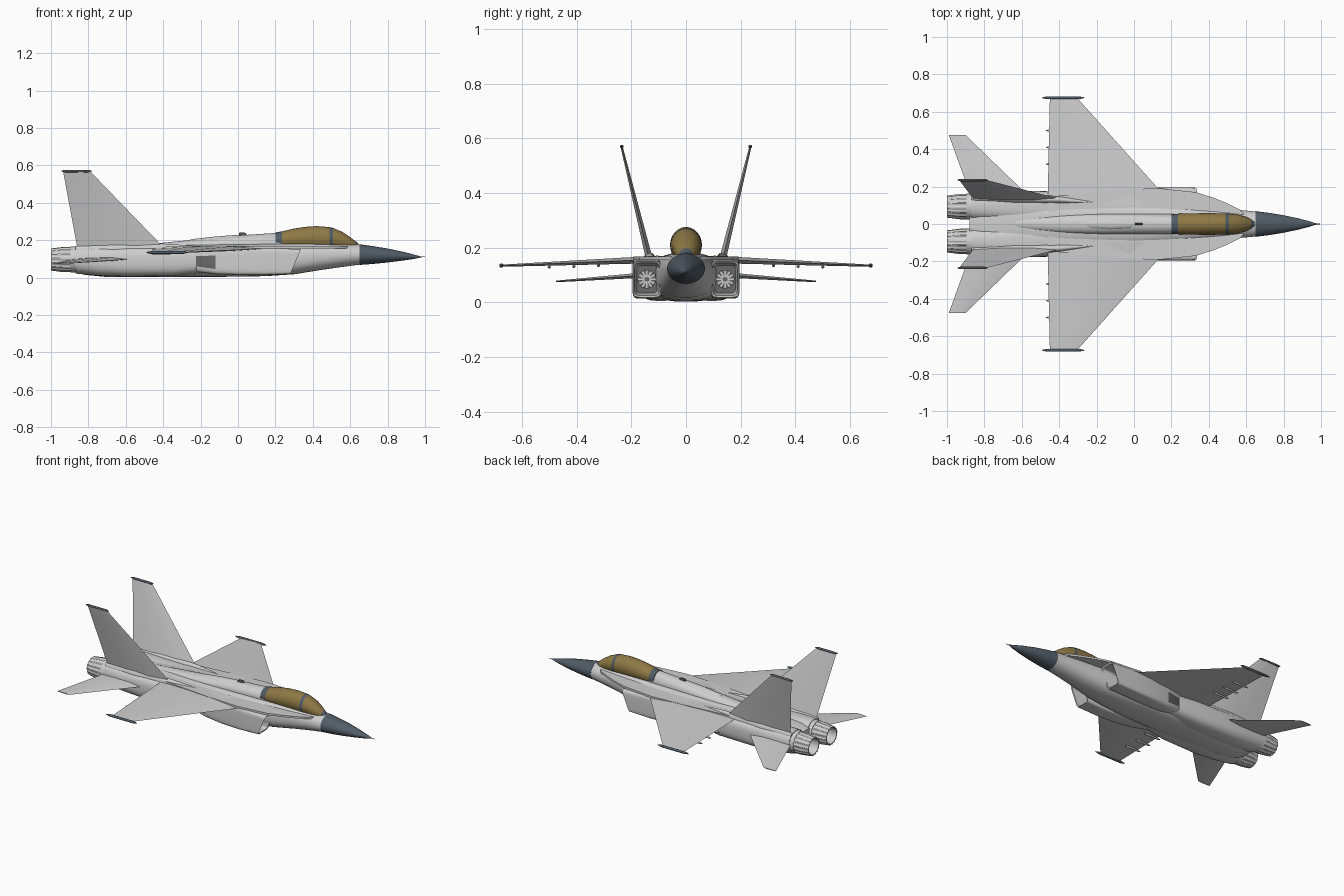
import bpy, bmesh, math
from mathutils import Vector

cube = bpy.data.objects.get("Cube")
if cube:
    bpy.data.objects.remove(cube, do_unlink=True)


def material(name, r, g, b):
    m = bpy.data.materials.new(name)
    m.use_nodes = True
    m.diffuse_color = (r, g, b, 1)
    m.node_tree.nodes["Principled BSDF"].inputs["Base Color"].default_value = (r, g, b, 1)
    return m


GRAY = material("light gray paint", .62, .62, .62)
SLATE = material("dark slate", .085, .11, .135)
GOLD = material("gold canopy glass", .27, .19, .06)
DARK = material("engine dark gray", .14, .14, .14)


def finish(name, bm, mats, rule=None, mirror=False, angle=35):
    bmesh.ops.recalc_face_normals(bm, faces=bm.faces)
    if rule:
        for f in bm.faces:
            f.material_index = rule(f.calc_center_median())
    me = bpy.data.meshes.new(name)
    bm.to_mesh(me)
    bm.free()
    ob = bpy.data.objects.new(name, me)
    bpy.context.collection.objects.link(ob)
    for m in mats:
        me.materials.append(m)
    bpy.ops.object.select_all(action='DESELECT')
    ob.select_set(True)
    bpy.context.view_layer.objects.active = ob
    bpy.ops.object.shade_smooth_by_angle(angle=math.radians(angle))
    if mirror:
        ob.modifiers.new("mirror", 'MIRROR').use_axis = (False, True, False)
    return ob


def skin(bm, rings):
    """Join rings of points into a closed skin."""
    rows = [[bm.verts.new(p) for p in ring] for ring in rings]
    n = len(rows[0])
    for a, b in zip(rows, rows[1:]):
        for i in range(n):
            j = (i + 1) % n
            bm.faces.new((a[i], a[j], b[j], b[i]))
    bm.faces.new(rows[0])
    bm.faces.new(rows[-1])


def oval(x, y, hw, zb, zt, power=2, rake=0, n=32, ripple=0):
    """Superellipse section across the x axis."""
    pts, zc, hh = [], (zb + zt) / 2, (zt - zb) / 2
    for i in range(n):
        a = 2 * math.pi * (i + .5) / n
        c, s = math.cos(a), math.sin(a)
        k = 1 - ripple * (i // 2 % 2)
        dy = math.copysign(abs(c) ** (2 / power), c) * hw * k
        dz = math.copysign(abs(s) ** (2 / power), s) * hh * k
        pts.append((x + rake * dz, y + dy, zc + dz))
    return pts


def loft(name, sections, mats, rule=None, mirror=False, angle=35):
    bm = bmesh.new()
    skin(bm, [oval(*s) for s in sections])
    return finish(name, bm, mats, rule, mirror, angle)


def panel(name, stations, normal):
    """Thin tapered surface: (leading point, trailing point, half thickness)."""
    bm, rings = bmesh.new(), []
    for lead, trail, t in stations:
        a, b, up = Vector(lead), Vector(trail), Vector(normal) * t
        p, q = a.lerp(b, .3), a.lerp(b, .7)
        rings.append([a, p + up, q + up * .7, b, q - up * .7, p - up])
    skin(bm, rings)
    return finish(name, bm, [GRAY], mirror=True, angle=25)


def pod(name, x0, x1, y, z, r, mat):
    d = (x1 - x0) * .12
    stops = ((x0, .35), (x0 + d, 1), (x1 - d, 1), (x1, .15))
    loft(name, [(x, y, r * k, z - r * k, z + r * k, 2, 0, 12) for x, k in stops],
         [mat], mirror=True)


# Fuselage core, spine and nose
loft("fuselage", [
    (.655, 0, .067, .07, .178), (.55, 0, .076, .056, .186, 2.1),
    (.45, 0, .086, .042, .188, 2.3), (.3, 0, .102, .018, .186, 2.6),
    (.15, 0, .115, .008, .183, 2.8), (0, 0, .125, .005, .18, 3),
    (-.4, 0, .13, .003, .174, 3), (-.7, 0, .11, .003, .164, 3),
    (-.82, 0, .095, .015, .155, 3), (-.88, 0, .07, .04, .14, 3)], [GRAY])
loft("spine", [
    (.6, 0, .02, .13, .18), (.5, 0, .05, .13, .192), (.25, 0, .054, .13, .2),
    (.21, 0, .053, .13, .24), (0, 0, .054, .13, .226), (-.2, 0, .053, .13, .207),
    (-.4, 0, .048, .13, .187), (-.6, 0, .032, .13, .172),
    (-.72, 0, .008, .13, .155)], [GRAY])
loft("nose_cone", [
    (.65, 0, .069, .068, .179), (.72, 0, .06, .073, .169), (.8, 0, .047, .081, .156),
    (.88, 0, .03, .091, .139), (.94, 0, .014, .1, .124),
    (.972, 0, .004, .107, .115)], [SLATE])
loft("nose_probe", [(.96, 0, .003, .108, .114), (1, 0, .001, .11, .112)], [SLATE])
loft("spine_panel", [
    (.01, 0, .012, .19, .226), (-.02, 0, .028, .19, .228), (-.13, 0, .031, .18, .219),
    (-.23, 0, .028, .17, .208), (-.26, 0, .012, .17, .202)], [GRAY])
loft("spine_antenna", [
    (.045, 0, .004, .21, .235, 4), (.035, 0, .006, .21, .242, 4),
    (.005, 0, .006, .21, .24, 4)], [SLATE])


# Canopy with dark hoops at the rear and behind the windscreen
def canopy_colour(c):
    return 1 if c.x < .235 or .49 < c.x < .51 or c.x > .62 else 0


loft("canopy", [
    (.2, 0, .054, .15, .242), (.236, 0, .055, .15, .248), (.3, 0, .057, .148, .263),
    (.36, 0, .058, .146, .272), (.42, 0, .058, .146, .276), (.488, 0, .057, .146, .271),
    (.507, 0, .056, .146, .267), (.56, 0, .049, .15, .244), (.6, 0, .038, .15, .217),
    (.625, 0, .026, .15, .198), (.645, 0, .01, .16, .182)],
    [GOLD, SLATE], canopy_colour)


# Side intakes: open raked mouths that fade into the body
def duct_colour(c):
    return 1 if c.x < .215 and .11 < c.y < .17 and .05 < c.z < .12 else 0


loft("intake", [
    (.2, .143, .038, .035, .135, 8), (.305, .143, .045, .026, .144, 8, .42),
    (.308, .143, .051, .019, .152, 8, .42), (.15, .143, .053, .014, .16, 7, .2),
    (0, .138, .052, .014, .162, 6), (-.12, .127, .05, .018, .162, 5),
    (-.22, .115, .045, .03, .16, 4), (-.3, .09, .035, .05, .158, 3)],
    [GRAY, DARK], duct_colour, True)
bm = bmesh.new()
skin(bm, [oval(.203, .143, .034, .051, .119), oval(.207, .143, .034, .051, .119)])
finish("intake_fan_disc", bm, [DARK], mirror=True)
bm = bmesh.new()
for i in range(12):
    a = math.tau * i / 12
    out = Vector((0, math.cos(a), math.sin(a)))
    side = Vector((0, -out.z, out.y)) * .003
    hub = Vector((.207, .143, .085))
    ring = [hub + out * .009 - side, hub + out * .009 + side,
            hub + out * .033 + side, hub + out * .033 - side]
    skin(bm, [ring, [p + Vector((.004, 0, 0)) for p in ring]])
finish("intake_fan_blades", bm, [GRAY], mirror=True)

# Engine tunnels and petalled nozzles
loft("engine_tunnel", [
    (-.15, .09, .06, .03, .155, 3), (-.35, .093, .08, .008, .165, 3),
    (-.6, .094, .084, .006, .168, 3), (-.75, .094, .08, .01, .17, 2.6),
    (-.87, .093, .073, .022, .17, 2.2)], [GRAY], mirror=True)


def nozzle_ring(x, r, ripple):
    return (x, .093, r, .097 - r, .097 + r, 2, 0, 64, ripple)


loft("nozzle_collar", [nozzle_ring(-.85, .071, 0), nozzle_ring(-.895, .069, 0)],
     [GRAY], mirror=True)
loft("nozzle", [
    nozzle_ring(-.88, .068, .06), nozzle_ring(-.93, .068, .06),
    nozzle_ring(-1, .059, .06), nozzle_ring(-1, .051, 0), nozzle_ring(-.91, .05, 0)],
    [GRAY, DARK], lambda c: int(-.915 < c.x < -.9 and abs(c.y - .093) < .01
                                and abs(c.z - .097) < .01), True)

# Leading edge strakes and shoulder deck
bm = bmesh.new()
deck = [(.59, .05), (.57, .075), (.5, .11), (.42, .142), (.33, .17), (.12, .192),
        (-.1, .18), (-.46, .145), (-.46, .04)]
skin(bm, [[(x, y, z) for x, y in deck] for z in (.156, .168)])
finish("strake", bm, [GRAY], mirror=True)

# Wings, tailplanes and outward canted fins
panel("wing", [((.21, .1, .158), (-.46, .1, .156), .014),
               ((.12, .2, .154), (-.46, .2, .153), .012),
               ((-.3, .67, .135), (-.45, .67, .134), .004)], (0, 0, 1))
panel("tailplane", [((-.5, .1, .103), (-.87, .1, .103), .012),
                    ((-.6, .185, .098), (-.885, .185, .098), .009),
                    ((-.9, .475, .077), (-.99, .475, .077), .003)], (0, 0, 1))
panel("fin", [((-.36, .128, .13), (-.855, .128, .13), .015),
              ((-.41, .138, .175), (-.862, .138, .175), .012),
              ((-.79, .235, .568), (-.935, .235, .568), .004)], (0, .97, -.24))
loft("fin_root_fairing", [
    (-.2, .115, .004, .14, .168), (-.4, .13, .02, .12, .182),
    (-.65, .135, .024, .11, .182), (-.87, .135, .012, .12, .168)], [GRAY], mirror=True)

# Tip rails and small flap fairings
pod("wing_tip_rail", -.49, -.265, .675, .135, .008, SLATE)
pod("fin_tip_pod", -.945, -.78, .235, .57, .007, SLATE)
for y, z in ((.32, .135), (.41, .132), (.5, .13)):
    pod("flap_fairing", -.47, -.35, y, z, .006, GRAY)
